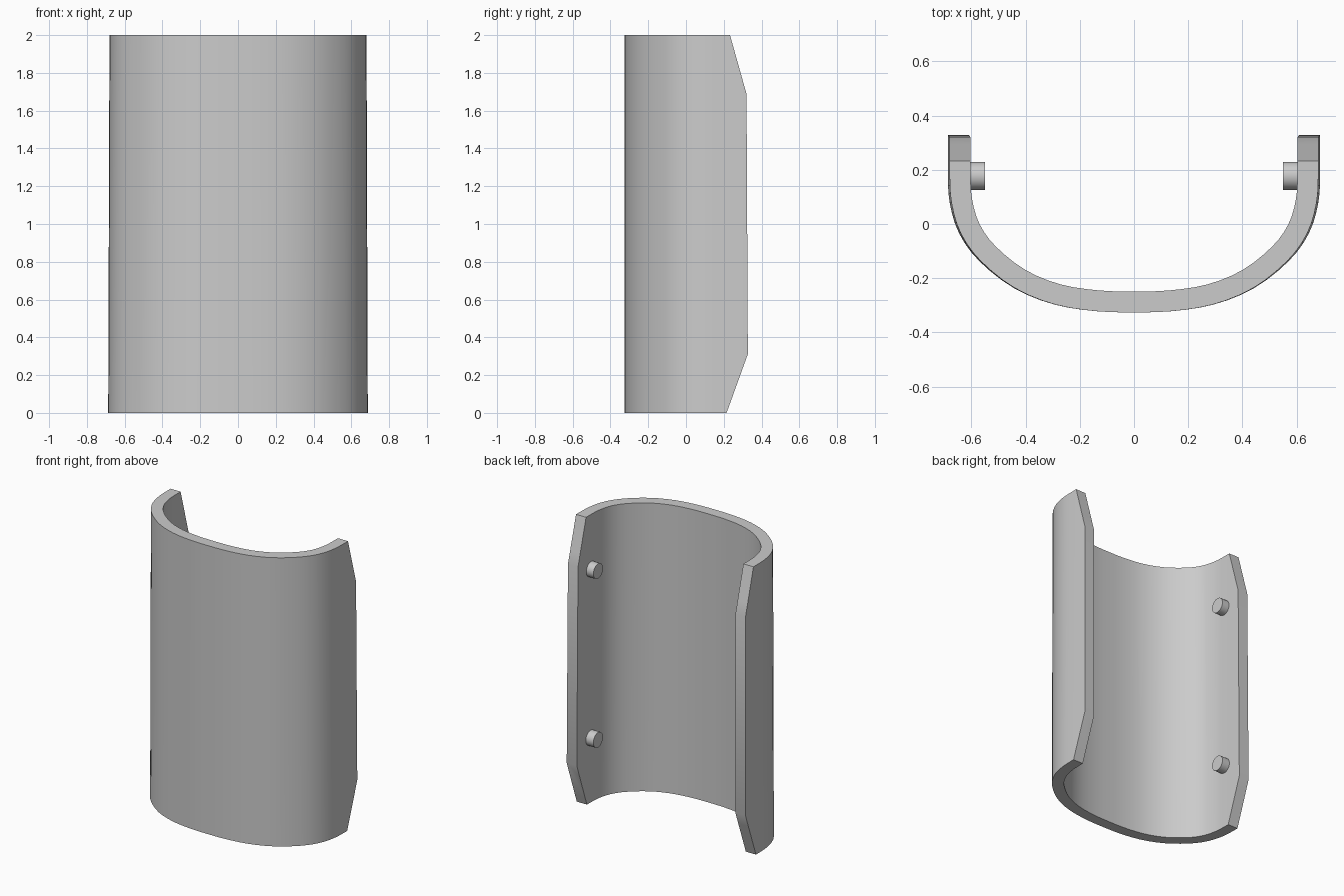
import bpy, bmesh, math
from mathutils import Vector, Matrix
from mathutils.geometry import interpolate_bezier

if "Cube" in bpy.data.objects:
    bpy.data.objects.remove(bpy.data.objects["Cube"])

grey = bpy.data.materials.new("plain_grey")
grey.diffuse_color = (0.6, 0.6, 0.6, 1)
grey.use_nodes = True
grey.node_tree.nodes["Principled BSDF"].inputs["Base Color"].default_value = grey.diffuse_color
THICK = 0.077


def finish(bm, name):
    bmesh.ops.recalc_face_normals(bm, faces=bm.faces)
    mesh = bpy.data.meshes.new(name)
    bm.to_mesh(mesh)
    bm.free()
    ob = bpy.data.objects.new(name, mesh)
    bpy.context.collection.objects.link(ob)
    mesh.materials.append(grey)
    bpy.ops.object.select_all(action='DESELECT')
    bpy.context.view_layer.objects.active = ob
    ob.select_set(True)
    bpy.ops.object.shade_smooth_by_angle(angle=math.radians(30))
    return ob


# Inner half profile, from the middle of the front to the back edge
key = [Vector(p + (0,)) for p in [(0, -0.249), (0.13, -0.245), (0.27, -0.223),
       (0.40, -0.17), (0.51, -0.083), (0.57, 0.0), (0.597, 0.09), (0.603, 0.18), (0.603, 0.34)]]
half = []
for i in range(len(key) - 1):
    a, b = key[i], key[i + 1]
    prev = key[i - 1] if i else Vector((-b.x, b.y, 0))
    nxt = key[i + 2] if i + 2 < len(key) else b
    half += interpolate_bezier(a, a + (b - prev) / 6, b - (nxt - a) / 6, b, 4)[:-1]
half.append(key[-1])
inner = [Vector((-p.x, p.y, 0)) for p in reversed(half[1:])] + half

# Outer profile, offset along the normals
outer = []
for i, p in enumerate(inner):
    t = (inner[min(i + 1, len(inner) - 1)] - inner[max(i - 1, 0)]).normalized()
    outer.append(p + Vector((t.y, -t.x, 0)) * THICK)

# Curved shell, slightly wider at the foot
bm = bmesh.new()
rings = []
for p, q in zip(inner, outer):
    ring = []
    for pt, z in ((p, 0), (q, 0), (q, 2), (p, 2)):
        s = 1.01 if z == 0 else 1.0
        ring.append(bm.verts.new((pt.x * s, pt.y, z)))
    rings.append(ring)
for a, b in zip(rings, rings[1:]):
    for k in range(4):
        bm.faces.new((a[k], a[(k + 1) % 4], b[(k + 1) % 4], b[k]))
bm.faces.new(rings[0])
bm.faces.new(rings[-1])

# Trim the back edges: straight middle, slanted top and bottom corners
for co, no in (((0, 0.324, 1), (0, 1, 0.005)),
               ((0, 0.32, 1.69), (0, 0.31, 0.087)),
               ((0, 0.327, 0.31), (0, 0.31, -0.112))):
    cut = bmesh.ops.bisect_plane(bm, geom=bm.verts[:] + bm.edges[:] + bm.faces[:],
                                 plane_co=co, plane_no=no, clear_outer=True)
    edges = [e for e in bm.edges if e.is_boundary]
    bmesh.ops.holes_fill(bm, edges=edges, sides=0)
finish(bm, "curved_shell")

# Four round pegs on the inside of the side walls
for side, sx in (("left", -1), ("right", 1)):
    for level, z in (("lower", 0.45), ("upper", 1.62)):
        bm = bmesh.new()
        bmesh.ops.create_cone(bm, cap_ends=True, segments=32, radius1=0.052, radius2=0.052, depth=0.08,
                              matrix=Matrix.Translation((sx * 0.59, 0.177, z))
                              @ Matrix.Rotation(math.pi / 2, 4, 'Y'))
        finish(bm, f"{side}_{level}_peg")
